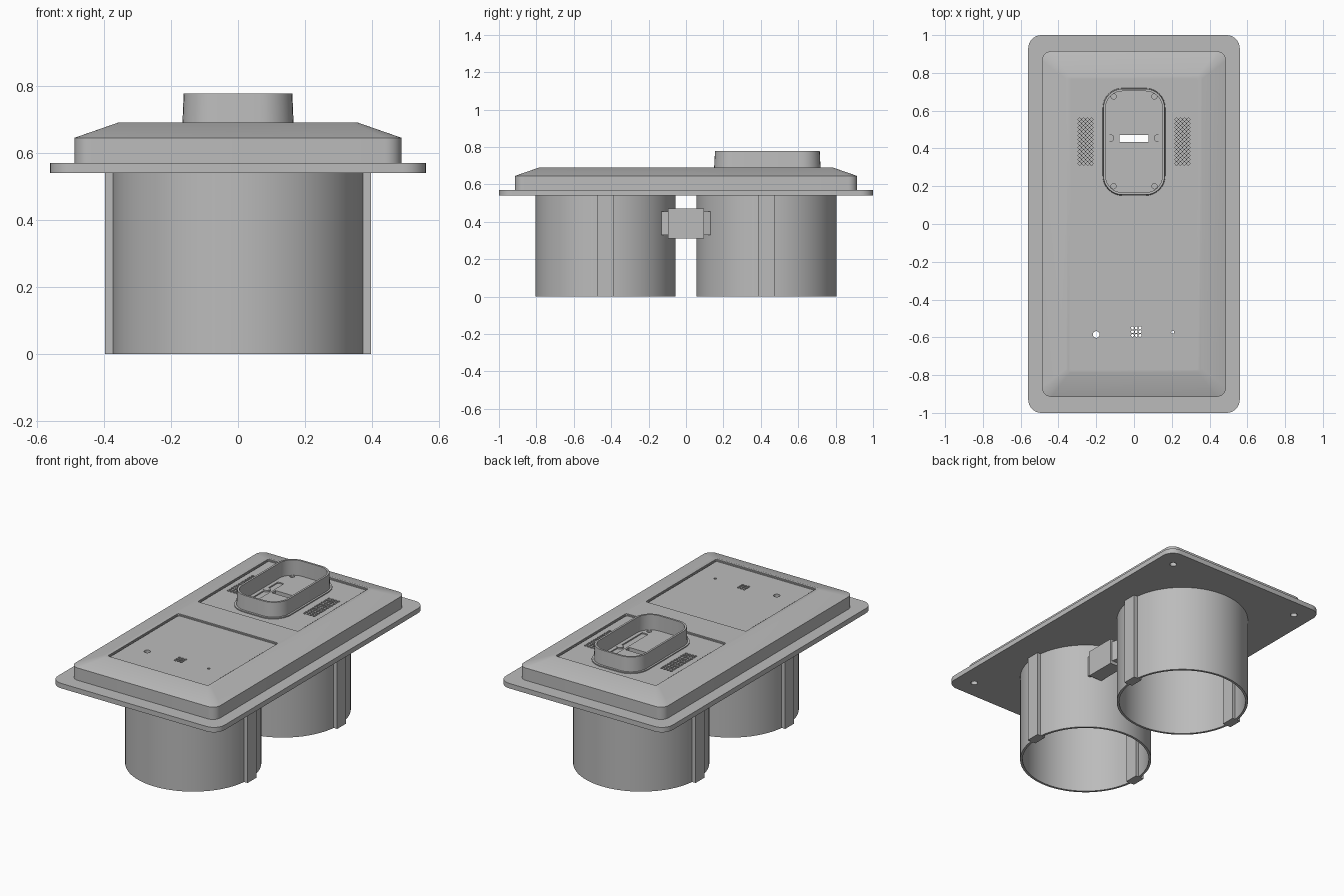
import bpy, bmesh, math

cube = bpy.data.objects.get("Cube")
if cube:
    bpy.data.objects.remove(cube, do_unlink=True)

grey = bpy.data.materials.new("light_grey")
grey.use_nodes = True
grey.diffuse_color = (0.5, 0.5, 0.5, 1)
grey.node_tree.nodes["Principled BSDF"].inputs["Base Color"].default_value = (0.5, 0.5, 0.5, 1)


def rounded(hx, hy, r, z, cx=0, cy=0, steps=8):
    """Loop of points around a rounded rectangle."""
    pts = []
    for i, (sx, sy) in enumerate(((1, 1), (-1, 1), (-1, -1), (1, -1))):
        for k in range(steps + 1):
            a = math.pi / 2 * (i + k / steps)
            pts.append((cx + sx * (hx - r) + r * math.cos(a),
                        cy + sy * (hy - r) + r * math.sin(a), z))
    return pts


def circle(r, z, cx=0, cy=0, n=96):
    return [(cx + r * math.cos(math.tau * k / n), cy + r * math.sin(math.tau * k / n), z)
            for k in range(n)]


def loft(bm, rings, closed=False):
    """Skin a series of loops, capping the ends or closing into a tube."""
    loops = [[bm.verts.new(p) for p in ring] for ring in rings]
    n = len(loops[0])
    pairs = list(zip(loops, loops[1:]))
    if closed:
        pairs.append((loops[-1], loops[0]))
    else:
        bm.faces.new(loops[0])
        bm.faces.new(loops[-1])
    for a, b in pairs:
        for i in range(n):
            j = (i + 1) % n
            bm.faces.new((a[i], a[j], b[j], b[i]))


def drill(bm, r, z0, z1, cx, cy, n=16):
    loft(bm, [circle(r, z, cx, cy, n) for z in (z0, z1)])


def box(bm, x0, x1, y0, y1, z0, z1):
    loft(bm, [[(x0, y0, z), (x1, y0, z), (x1, y1, z), (x0, y1, z)] for z in (z0, z1)])


def finish(bm, name):
    bmesh.ops.recalc_face_normals(bm, faces=bm.faces)
    mesh = bpy.data.meshes.new(name)
    bm.to_mesh(mesh)
    bm.free()
    mesh.materials.append(grey)
    ob = bpy.data.objects.new(name, mesh)
    bpy.context.collection.objects.link(ob)
    return ob


def cut(ob, bm):
    """Subtract the cutter mesh and bake the result."""
    cutter = finish(bm, "cutter")
    mod = ob.modifiers.new("cut", "BOOLEAN")
    mod.operation, mod.solver, mod.object = "DIFFERENCE", "EXACT", cutter
    graph = bpy.context.evaluated_depsgraph_get()
    mesh = bpy.data.meshes.new_from_object(ob.evaluated_get(graph))
    ob.modifiers.clear()
    ob.data = mesh
    bpy.data.objects.remove(cutter, do_unlink=True)


parts = []
CUP_Y = 0.43
TOP, FLOOR = 0.69, 0.683

# Base flange with cup openings and corner screw holes
bm = bmesh.new()
loft(bm, [rounded(0.56, 1, 0.07, z) for z in (0.54, 0.57)])
flange = finish(bm, "base_flange")
bm = bmesh.new()
for s in (-1, 1):
    drill(bm, 0.362, 0.5, 0.6, 0, s * CUP_Y, 96)
    for t in (-1, 1):
        drill(bm, 0.02, 0.5, 0.6, t * 0.45, s * 0.885)
cut(flange, bm)
parts.append(flange)

# Hollow housing with sloping shoulders
bm = bmesh.new()
loft(bm, [rounded(0.345, 0.77, 0.02, 0.66), rounded(0.47, 0.9, 0.04, 0.625),
          rounded(0.47, 0.9, 0.04, 0.569), rounded(0.487, 0.915, 0.05, 0.569),
          rounded(0.487, 0.915, 0.05, 0.645), rounded(0.358, 0.785, 0.02, TOP)])
housing = finish(bm, "housing")

# Recessed panels, each edged by a fine groove
bm = bmesh.new()
for s in (-1, 1):
    loft(bm, [rounded(0.337, 0.338, 0.01, z, 0, s * 0.432) for z in (FLOOR, 0.72)])
cut(housing, bm)
bm = bmesh.new()
for s in (-1, 1):
    loft(bm, [rounded(w, w, 0.008, z, 0, s * 0.432) for w, z in
              ((0.334, 0.677), (0.334, 0.686), (0.328, 0.686), (0.328, 0.677))], True)
cut(housing, bm)

# Through holes, vents, slots and screw pockets
bm = bmesh.new()
drill(bm, 0.018, 0.64, 0.72, -0.2, -0.585)
drill(bm, 0.008, 0.64, 0.72, 0.205, -0.573)
for i in (-1, 0, 1):
    for j in (-1, 0, 1):
        drill(bm, 0.008, 0.64, 0.72, 0.012 + 0.02 * i, -0.57 + 0.02 * j, 8)
box(bm, -0.078, 0.078, 0.435, 0.47, 0.64, 0.72)
for s in (-1, 1):
    for i in range(4):
        for j in range(12):
            drill(bm, 0.008, 0.672, 0.72, s * (0.225 + 0.021 * i), 0.32 + 0.0212 * j, 8)
    loft(bm, [rounded(0.02, 0.168, 0.008, z, s * 0.11, 0.402, 3) for z in (0.676, 0.72)])
    for y in (0.2, 0.675):
        drill(bm, 0.014, 0.672, 0.72, s * 0.108, y)
cut(housing, bm)
parts.append(housing)

# Raised open collar with a low lip at its foot
def collar_ring(hx, hy, r, z):
    return rounded(hx, hy, r, z, 0, 0.435)

bm = bmesh.new()
loft(bm, [collar_ring(0.166, 0.285, 0.105, 0.68), collar_ring(0.162, 0.28, 0.1, 0.777),
          collar_ring(0.15, 0.268, 0.088, 0.777), collar_ring(0.152, 0.27, 0.09, 0.68)], True)
parts.append(finish(bm, "collar"))
bm = bmesh.new()
loft(bm, [collar_ring(0.177, 0.297, 0.116, 0.68), collar_ring(0.177, 0.297, 0.116, 0.689),
          collar_ring(0.164, 0.283, 0.103, 0.689), collar_ring(0.164, 0.283, 0.103, 0.68)], True)
parts.append(finish(bm, "collar_lip"))

# Small bosses inside the collar
bm = bmesh.new()
for s in (-1, 1):
    drill(bm, 0.02, 0.67, 0.686, s * 0.125, 0.455)
parts.append(finish(bm, "collar_bosses"))

# Open cups with guide ribs on both sides
for s, name in ((-1, "front"), (1, "rear")):
    y = s * CUP_Y
    bm = bmesh.new()
    loft(bm, [circle(r, z, 0, y) for r, z in
              ((0.375, 0), (0.375, 0.545), (0.361, 0.545), (0.361, 0))], True)
    parts.append(finish(bm, name + "_cup"))
    bm = bmesh.new()
    for t in (-1, 1):
        xs = sorted((t * 0.34, t * 0.396))
        box(bm, xs[0], xs[1], y - 0.043, y + 0.043, 0, 0.541)
    parts.append(finish(bm, name + "_cup_ribs"))

# Connector block bridging the cups, with narrower tapered ends
bm = bmesh.new()
box(bm, 0.165, 0.255, -0.095, 0.095, 0.31, 0.47)
for s in (-1, 1):
    loft(bm, [[(0.17, s * 0.09, z), (0.245, s * 0.09, z), (0.235, s * 0.13, z),
               (0.21, s * 0.13, z)] for z in (0.33, 0.455)])
parts.append(finish(bm, "connector"))

# Smooth the curved walls and keep the edges crisp
bpy.ops.object.select_all(action="DESELECT")
for ob in parts:
    ob.select_set(True)
bpy.context.view_layer.objects.active = parts[0]
bpy.ops.object.shade_smooth_by_angle(angle=math.radians(20))
